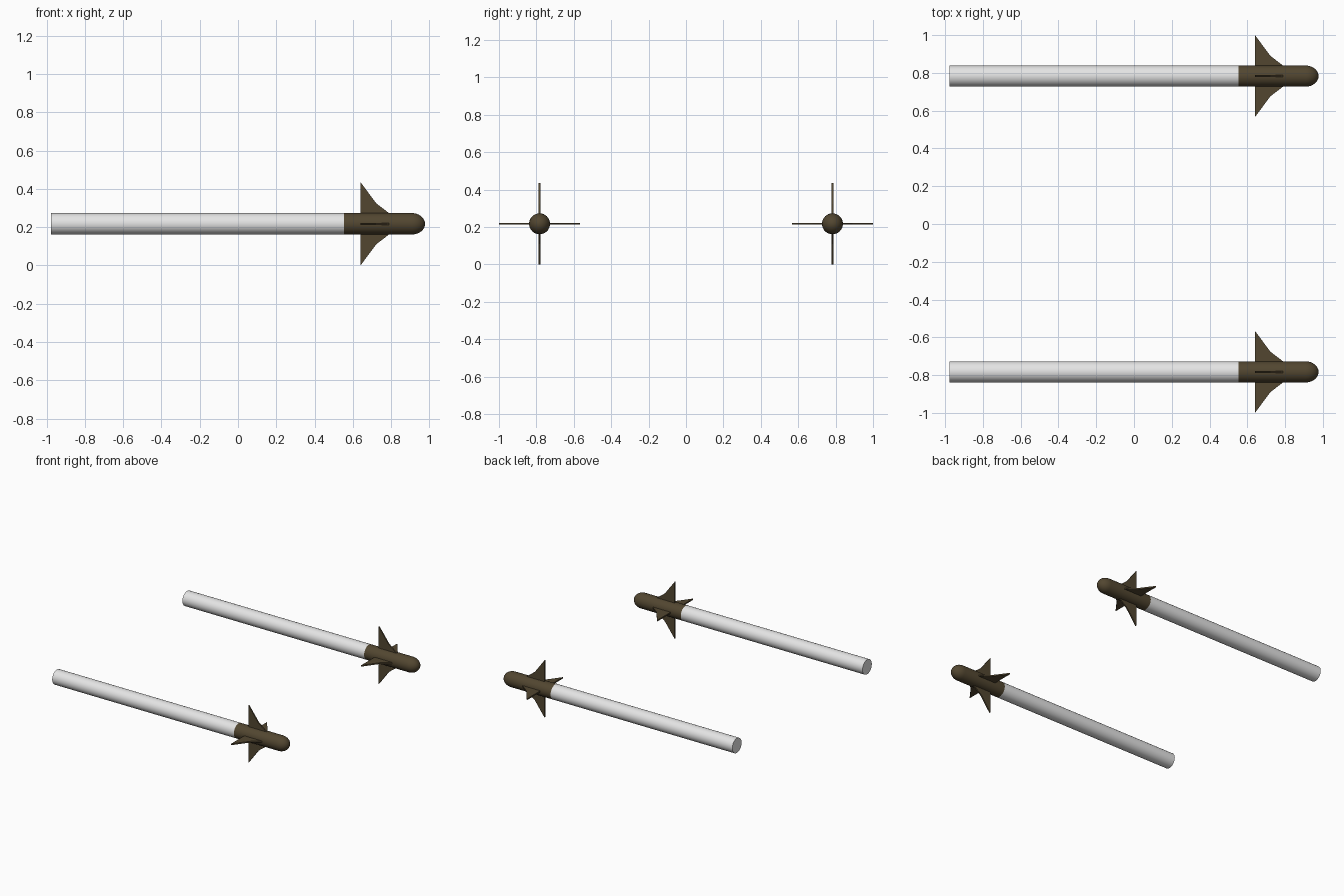
import bpy, bmesh, math

if "Cube" in bpy.data.objects:
    bpy.data.objects.remove(bpy.data.objects["Cube"])

R = 0.056            # body radius
ZC, YC = 0.2175, 0.783  # missile axis height and offset
SIDES = 32


def material(name, color):
    m = bpy.data.materials.new(name)
    m.diffuse_color = (*color, 1)
    m.use_nodes = True
    m.node_tree.nodes["Principled BSDF"].inputs["Base Color"].default_value = m.diffuse_color
    return m


white = material("white", (0.78, 0.78, 0.78))
olive = material("dark olive brown", (0.085, 0.062, 0.03))


def finish(name, bm, mat, y, smooth):
    bmesh.ops.recalc_face_normals(bm, faces=bm.faces)
    me = bpy.data.meshes.new(name)
    bm.to_mesh(me)
    bm.free()
    me.materials.append(mat)
    ob = bpy.data.objects.new(name, me)
    ob.location = (0, y, ZC)
    bpy.context.collection.objects.link(ob)
    if smooth:
        bpy.ops.object.select_all(action='DESELECT')
        ob.select_set(True)
        bpy.context.view_layer.objects.active = ob
        bpy.ops.object.shade_smooth_by_angle(angle=math.radians(35))
    return ob


def lathe(name, profile, mat, y):
    """Revolve (x, radius) points around the x axis, capping both ends."""
    bm = bmesh.new()
    rings = []
    for x, r in profile:
        if r < 1e-5:
            rings.append([bm.verts.new((x, 0, 0))])
        else:
            rings.append([bm.verts.new((x, r * math.cos(a), r * math.sin(a)))
                          for a in (2 * math.pi * i / SIDES for i in range(SIDES))])
    for a, b in zip(rings, rings[1:]):
        for i in range(SIDES):
            j = (i + 1) % SIDES
            if len(b) == 1:
                bm.faces.new((a[i], a[j], b[0]))
            else:
                bm.faces.new((a[i], a[j], b[j], b[i]))
    for ring in (rings[0], rings[-1]):
        if len(ring) > 1:
            bm.faces.new(ring)
    finish(name, bm, mat, y, True)


def fins(name, y):
    """Four thin swept fins in a cross."""
    outline = [(0.64, 0.045), (0.64, 0.2175), (0.722, 0.107), (0.79, 0.055), (0.79, 0.045)]
    t = 0.005
    bm = bmesh.new()
    for k in range(4):
        c, s = round(math.cos(k * math.pi / 2)), round(math.sin(k * math.pi / 2))
        lo, hi = [[bm.verts.new((x, r * c - d * s, r * s + d * c)) for x, r in outline]
                  for d in (-t, t)]
        bm.faces.new(lo)
        bm.faces.new(hi)
        n = len(outline)
        for i in range(n):
            j = (i + 1) % n
            bm.faces.new((lo[i], lo[j], hi[j], hi[i]))
    finish(name, bm, olive, y, False)


# rounded nose profile
N, X0, L = 8, 0.908, 0.069
dome = [(X0 + L * math.sin(a), R * math.cos(a))
        for a in (math.pi / 2 * i / N for i in range(N + 1))]

for side, y in (("left", YC), ("right", -YC)):
    lathe(f"{side}_missile_body", [(-0.977, R), (0.553, R)], white, y)
    lathe(f"{side}_missile_nose", [(0.553, R)] + dome, olive, y)
    fins(f"{side}_missile_fins", y)
